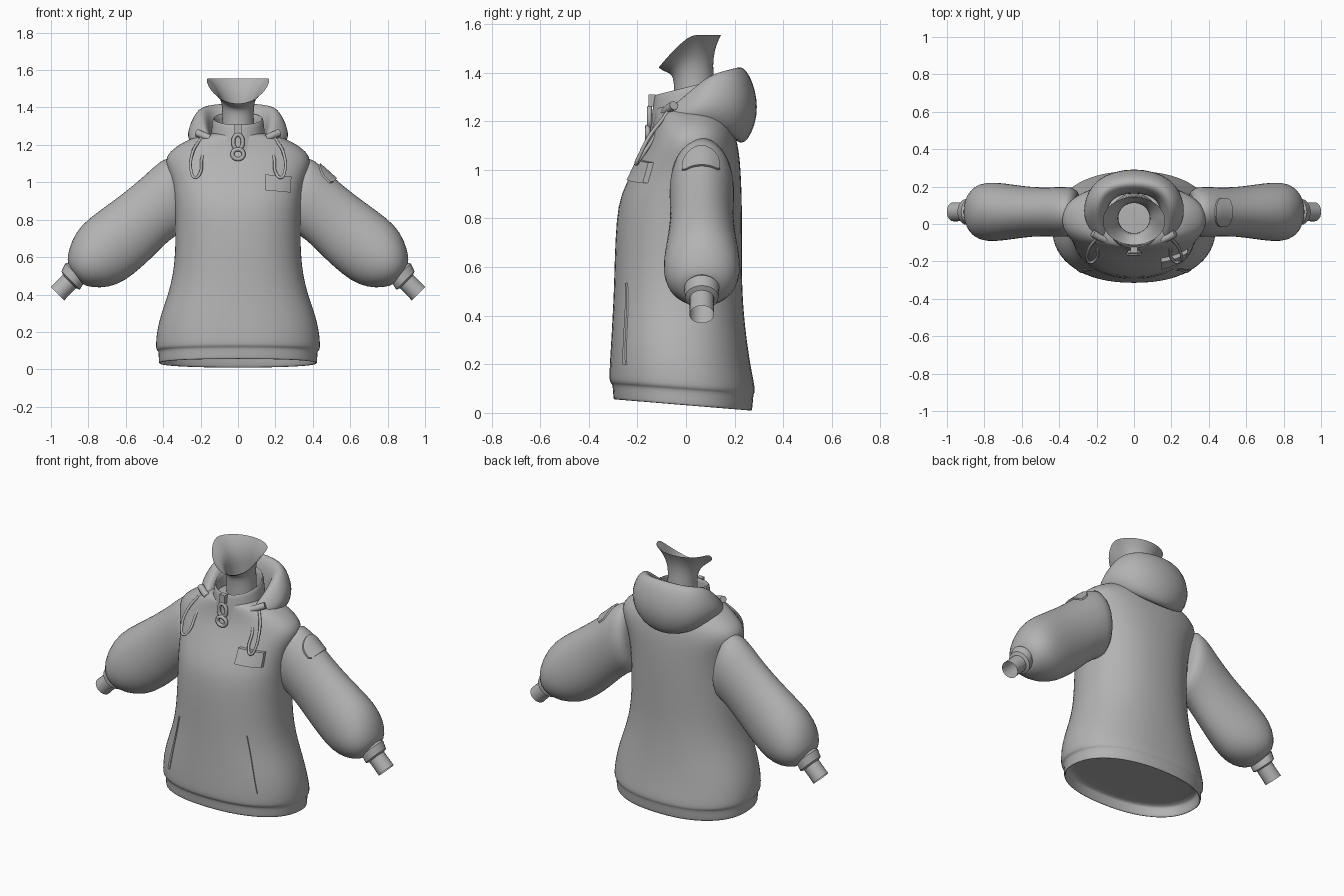
import bpy, bmesh, math
from mathutils import Vector
from mathutils.bvhtree import BVHTree

if "Cube" in bpy.data.objects:
    bpy.data.objects.remove(bpy.data.objects["Cube"])

grey = bpy.data.materials.new("grey cloth")
grey.diffuse_color = (0.45, 0.45, 0.45, 1)
grey.use_nodes = True
grey.node_tree.nodes["Principled BSDF"].inputs["Base Color"].default_value = grey.diffuse_color


def finish(name, bm, subsurf=0, angle=None):
    bmesh.ops.recalc_face_normals(bm, faces=bm.faces)
    me = bpy.data.meshes.new(name)
    bm.to_mesh(me)
    bm.free()
    ob = bpy.data.objects.new(name, me)
    bpy.context.collection.objects.link(ob)
    me.materials.append(grey)
    me.shade_smooth()
    if angle:
        bpy.ops.object.select_all(action='DESELECT')
        ob.select_set(True)
        bpy.context.view_layer.objects.active = ob
        bpy.ops.object.shade_smooth_by_angle(angle=math.radians(angle))
    if subsurf:
        m = ob.modifiers.new("smooth", 'SUBSURF')
        m.levels = m.render_levels = subsurf
    return ob


def loft(name, rings, caps=(False, False), subsurf=0, angle=None, closed=True):
    bm = bmesh.new()
    vs = [[bm.verts.new(p) for p in r] for r in rings]
    n = len(rings[0])
    for a, b in zip(vs, vs[1:]):
        for i in range(n if closed else n - 1):
            j = (i + 1) % n
            bm.faces.new((a[i], a[j], b[j], b[i]))
    for cap, ring in zip(caps, (vs[0], vs[-1])):
        if cap:
            c = bm.verts.new(sum((v.co for v in ring), Vector()) / n)
            for i in range(n):
                bm.faces.new((ring[i], ring[(i + 1) % n], c))
    return finish(name, bm, subsurf, angle)


def oval(hw, front, back, zfun, n=32, power=2.0):
    pts = []
    for i in range(n):
        t = 2 * math.pi * i / n
        c, s = math.cos(t), math.sin(t)
        x = hw * math.copysign(abs(c) ** (2 / power), c)
        y = (front + back) / 2 + (back - front) / 2 * math.copysign(abs(s) ** (2 / power), s)
        pts.append((x, y, zfun(y)))
    return pts


# Torso: hem, waistband and body; rows are z, half width, front y, back y
rows = [(.10, .405, -.285, .255), (.095, .41, -.285, .255), (.035, .415, -.288, .262),
        (.03, .422, -.297, .27), (.034, .426, -.30, .274), (.088, .426, -.303, .278),
        (.098, .43, -.306, .28), (.105, .44, -.315, .285), (.13, .441, -.317, .284),
        (.2, .437, -.314, .268), (.3, .412, -.308, .252), (.4, .375, -.303, .24),
        (.5, .35, -.298, .233), (.62, .336, -.295, .23), (.8, .335, -.288, .232),
        (.9, .34, -.27, .23), (1.0, .352, -.218, .226), (1.08, .385, -.175, .218),
        (1.14, .39, -.148, .205), (1.19, .335, -.137, .185), (1.23, .265, -.13, .16),
        (1.255, .19, -.127, .14), (1.265, .12, -.1, .12)]


def tilt(z):
    return lambda y: z - .088 * y * max(0, 1 - z / .5)


torso = loft("torso", [oval(w, f, b, tilt(z), power=2.25) for z, w, f, b in rows],
             (True, True), subsurf=1)

# Stand-up collar with thickness, rim rising to the back
collar_rows = [(.155, 1.16, 0), (.147, 1.22, .1), (.138, 1.33, .25), (.132, 1.342, .25),
               (.124, 1.335, .25), (.12, 1.22, .1)]
loft("collar", [oval(r, .005 - r, .015 + r, lambda y, z=z, k=k: z + k * y)
                for r, z, k in collar_rows], subsurf=1)

# Neck flaring into an open jaw line: z, half width, front, back, jaw drop at front
neck_rows = [(1.2, .088, -.05, .12, 0), (1.33, .085, -.048, .12, 0), (1.40, .083, -.052, .112, .02),
             (1.46, .095, -.07, .112, .06), (1.515, .13, -.095, .125, .11), (1.555, .168, -.113, .145, .135)]
neck = []
for z, w, f, b, drop in neck_rows:
    ring = oval(w, f, b, lambda y: z)
    neck.append([(x, y, z - drop * max(0, (.03 - y) / (.03 - f)) ** 1.3) for x, y, _ in ring])
loft("neck", neck, subsurf=1)

# Folded hood: half stations from the back to the front tip, mirrored
hood_half = [
    [(0, .165, 1.24), (0, .185, 1.41), (0, .24, 1.44), (0, .295, 1.37), (0, .328, 1.22), (0, .25, 1.06), (0, .18, 1.15)],
    [(.11, .14, 1.24), (.13, .16, 1.40), (.165, .21, 1.43), (.21, .24, 1.36), (.225, .26, 1.24), (.17, .215, 1.11), (.12, .16, 1.16)],
    [(.14, .07, 1.24), (.165, .085, 1.375), (.215, .1, 1.41), (.262, .1, 1.34), (.29, .09, 1.25), (.24, .09, 1.18), (.16, .08, 1.18)],
    [(.14, 0, 1.22), (.16, .01, 1.29), (.19, .02, 1.335), (.235, .01, 1.30), (.27, 0, 1.23), (.23, 0, 1.18), (.16, 0, 1.17)],
    [(.13, -.08, 1.19), (.14, -.09, 1.22), (.16, -.085, 1.245), (.195, -.08, 1.235), (.215, -.07, 1.20), (.19, -.07, 1.17), (.15, -.08, 1.16)]]
hood = [[(-x, y, z) for x, y, z in s] for s in hood_half[:0:-1]] + hood_half
loft("hood", hood, (True, True), subsurf=2)


# Sleeves: upper and lower outline points in x and z, plus depth radius
sleeve_rows = [(.33, 1.15, .27, .74, .13), (.41, 1.125, .325, .72, .135), (.50, 1.035, .39, .67, .132),
               (.615, .94, .47, .585, .132), (.74, .85, .56, .505, .147), (.84, .775, .645, .448, .16),
               (.89, .69, .74, .432, .156), (.912, .61, .82, .445, .115), (.912, .56, .84, .465, .07)]


def ring_xz(x1, z1, x2, z2, ry, side, n=24):
    c = Vector(((x1 + x2) / 2, .065, (z1 + z2) / 2))
    u = Vector(((x1 - x2) / 2, 0, (z1 - z2) / 2))
    pts = [c + u * math.cos(2 * math.pi * i / n) + Vector((0, ry * math.sin(2 * math.pi * i / n), 0))
           for i in range(n)]
    return [(p.x * side, p.y, p.z) for p in pts]


def tube_rings(spec, side):
    d = .7071
    return [ring_xz(x + r * d, z + r * d, x - r * d, z - r * d, r, side) for x, z, r in
            [(a + .0, b, r) for a, b, r in spec]]


def ring_cuff(spec, side):
    # cuff rings are square to the forearm, pointing down and outward
    d = .7071
    return [ring_xz(x + r * d, z + r * d, x - r * d, z - r * d, r, side) for x, z, r in spec]


sleeves = {}
for side, label in ((1, "right"), (-1, "left")):
    sleeves[side] = loft(label + "_sleeve", [ring_xz(*r, side) for r in sleeve_rows],
                         (True, True), subsurf=1)
    loft(label + "_cuff", ring_cuff([(.865, .525, .062), (.873, .515, .072), (.895, .475, .069),
                                     (.90, .468, .05)], side), angle=40)
    loft(label + "_wrist", ring_cuff([(.88, .49, .05), (.93, .44, .05), (.965, .405, .051)], side), angle=40)


# Draped plates: an outline grid projected onto a surface and lifted off it
def drape(name, grid, target, direction, lift):
    tree = BVHTree.FromObject(target, bpy.context.evaluated_depsgraph_get())
    d = Vector(direction).normalized()
    rows_out = []
    for row in grid:
        hits = [tree.ray_cast(Vector(p) - d * 1.0, d)[0] or Vector(p) for p in row]
        top = [h - d * lift for h in hits]
        rows_out.append([hits[0] + d * .01] + top + [hits[-1] + d * .01])
    rows_out.insert(0, [p + d * (lift + .01) for p in rows_out[0]])
    rows_out.append([p + d * (lift + .01) for p in rows_out[-1]])
    return loft(name, rows_out, closed=False, angle=35)


def quad_grid(a, b, c, d, nu, nv):
    a, b, c, d = map(Vector, (a, b, c, d))
    return [[a.lerp(b, i / nu).lerp(d.lerp(c, i / nu), j / nv) for i in range(nu + 1)]
            for j in range(nv + 1)]


bpy.context.view_layer.update()
drape("chest_tag", quad_grid((.145, -.3, 1.042), (.285, -.3, 1.03), (.283, -.3, .945), (.145, -.3, .958), 6, 4),
      torso, (0, 1, 0), .022)
for side, label in ((1, "right"), (-1, "left")):
    drape(label + "_pocket_welt", quad_grid((.225 * side, -.3, .535), (.232 * side, -.3, .535),
                                            (.305 * side, -.3, .2), (.285 * side, -.3, .2), 2, 10),
          torso, (0, 1, 0), .006)

# Shoulder patch: rounded top, flat base, on one sleeve
patch = []
for j in range(11):
    z = .995 + .118 * j / 10
    w = .078 * (1 - max(0, (z - 1.03) / .085) ** 2.2) ** .5 if z < 1.112 else .02
    w *= 1 if j else .85
    patch.append([(.48 + .42 * (1.05 - z), .062 + w * (i / 4 - 1), z) for i in range(9)])
drape("shoulder_patch", patch, sleeves[1], (-1, 0, -1), .01)


# Cords, rings and toggles
def cord(name, pts, radius, cyclic=True):
    cu = bpy.data.curves.new(name, 'CURVE')
    cu.dimensions = '3D'
    cu.bevel_depth, cu.bevel_resolution, cu.resolution_u = radius, 2, 6
    cu.use_fill_caps = True
    sp = cu.splines.new('BEZIER')
    sp.bezier_points.add(len(pts) - 1)
    for bp, p in zip(sp.bezier_points, pts):
        bp.co = p
        bp.handle_left_type = bp.handle_right_type = 'AUTO'
    sp.use_cyclic_u = cyclic
    cu.materials.append(grey)
    ob = bpy.data.objects.new(name, cu)
    bpy.context.collection.objects.link(ob)
    return ob


for s, label in ((1, "right"), (-1, "left")):
    cord(label + "_drawstring", [(s * x, y, z) for x, y, z in
         [(.185, -.075, 1.235), (.195, -.14, 1.12), (.205, -.19, 1.045), (.23, -.205, 1.025),
          (.25, -.19, 1.06), (.25, -.155, 1.13), (.215, -.095, 1.21)]], .008)
    cord(label + "_toggle", [(s * .15, -.085, 1.235), (s * .185, -.07, 1.25), (s * .22, -.05, 1.265)],
         .02, False)

# Zip slider and pull hanging from the collar front
bm = bmesh.new()
bmesh.ops.create_cube(bm, size=1)
for v in bm.verts:
    v.co = Vector((v.co.x * .036, -.14 + v.co.y * .03, 1.285 + v.co.z * .05))
finish("zip_slider", bm, angle=30)
for name, z, rx, rz, y in (("zip_link", 1.215, .025, .04, -.15), ("zip_pull", 1.15, .03, .026, -.158)):
    cord(name, [(rx * math.cos(k * math.pi / 4), y, z + rz * math.sin(k * math.pi / 4)) for k in range(8)], .011)
